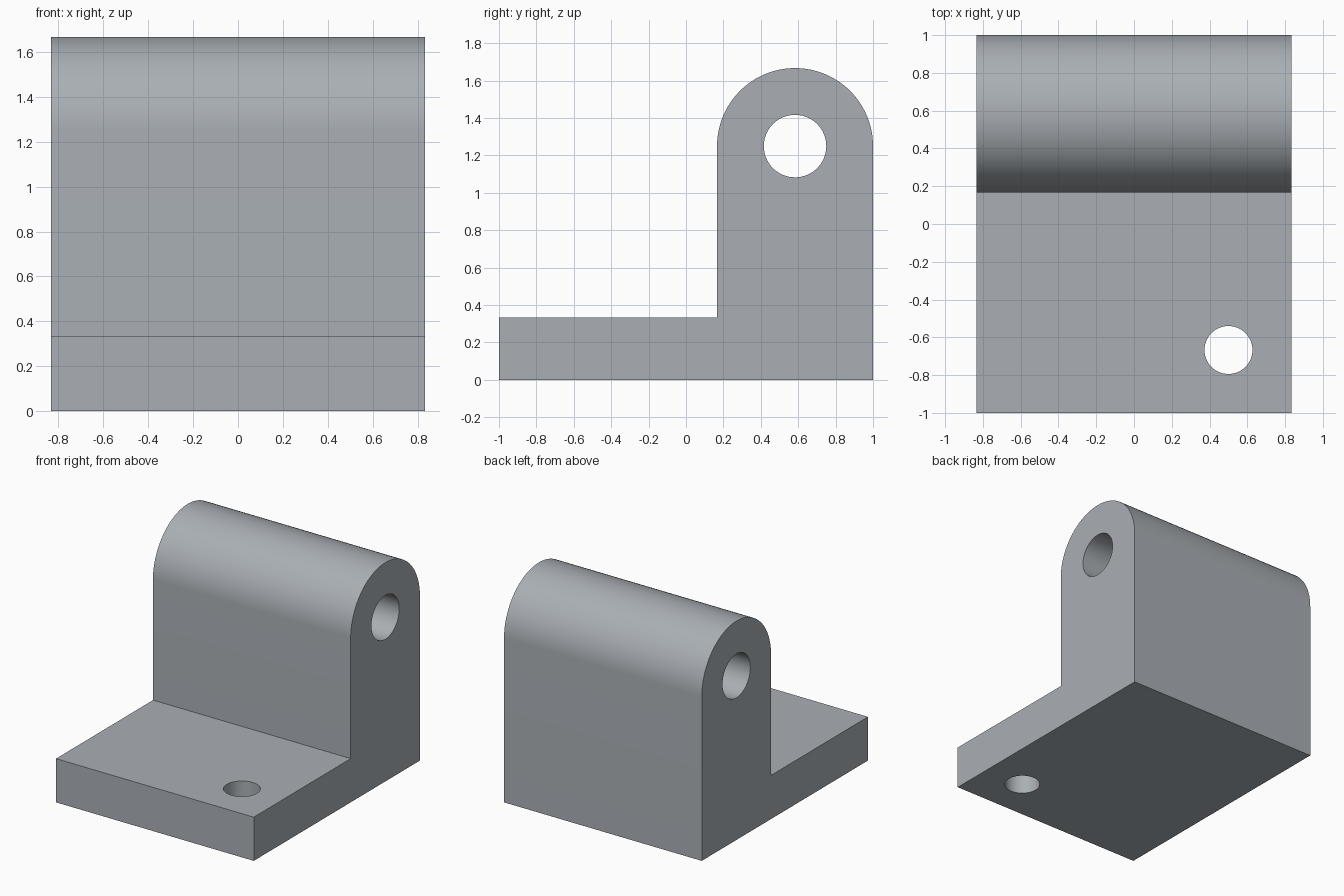
import bpy
import bmesh
from math import cos, sin, pi, radians

cube = bpy.data.objects.get("Cube")
if cube:
    bpy.data.objects.remove(cube, do_unlink=True)

HALF_WIDTH = 0.833
BASE_TOP = 0.333
WALL_FRONT = 0.167
PIVOT_Y, PIVOT_Z = 0.583, 1.25
ROUND_RADIUS = 0.417
ARC_STEPS = 48

# Grey metal
metal = bpy.data.materials.new("grey_metal")
metal.use_nodes = True
colour = (0.40, 0.43, 0.46, 1)
metal.diffuse_color = colour
metal.node_tree.nodes["Principled BSDF"].inputs["Base Color"].default_value = colour

# Side profile: flat base plate and upright with a rounded top
profile = [(-1, 0), (1, 0)]
for i in range(ARC_STEPS + 1):
    a = pi * i / ARC_STEPS
    profile.append((PIVOT_Y + ROUND_RADIUS * cos(a), PIVOT_Z + ROUND_RADIUS * sin(a)))
profile += [(WALL_FRONT, BASE_TOP), (-1, BASE_TOP)]

# Extrude the profile across the width
bm = bmesh.new()
side = bm.faces.new([bm.verts.new((-HALF_WIDTH, y, z)) for y, z in profile])
swept = bmesh.ops.extrude_face_region(bm, geom=[side])["geom"]
moved = [v for v in swept if isinstance(v, bmesh.types.BMVert)]
bmesh.ops.translate(bm, verts=moved, vec=(2 * HALF_WIDTH, 0, 0))
bmesh.ops.recalc_face_normals(bm, faces=bm.faces)
mesh = bpy.data.meshes.new("hinge_bracket")
bm.to_mesh(mesh)
bm.free()
bracket = bpy.data.objects.new("hinge_bracket", mesh)
bpy.context.collection.objects.link(bracket)
mesh.materials.append(metal)
bpy.context.view_layer.objects.active = bracket


def drill(name, location, radius, depth, rotation=(0, 0, 0)):
    """Cut a round through hole in the bracket."""
    bpy.ops.mesh.primitive_cylinder_add(vertices=64, radius=radius, depth=depth,
                                        location=location, rotation=rotation)
    cutter = bpy.context.object
    cutter.name = name
    cutter.hide_render = True
    cutter.data.materials.append(metal)
    cut = bracket.modifiers.new(name, "BOOLEAN")
    cut.operation = "DIFFERENCE"
    cut.solver = "EXACT"
    cut.object = cutter
    bpy.ops.object.select_all(action="DESELECT")
    bracket.select_set(True)
    bpy.context.view_layer.objects.active = bracket
    bpy.ops.object.modifier_apply(modifier=name)
    bpy.data.objects.remove(cutter, do_unlink=True)


# Pin hole through the upright, and screw hole through the base
drill("pin_hole_cutter", (0, PIVOT_Y, PIVOT_Z), 0.167, 3, (0, pi / 2, 0))
drill("screw_hole_cutter", (0.5, -0.667, BASE_TOP / 2), 0.127, 1)

bpy.ops.object.shade_smooth_by_angle(angle=radians(30))
